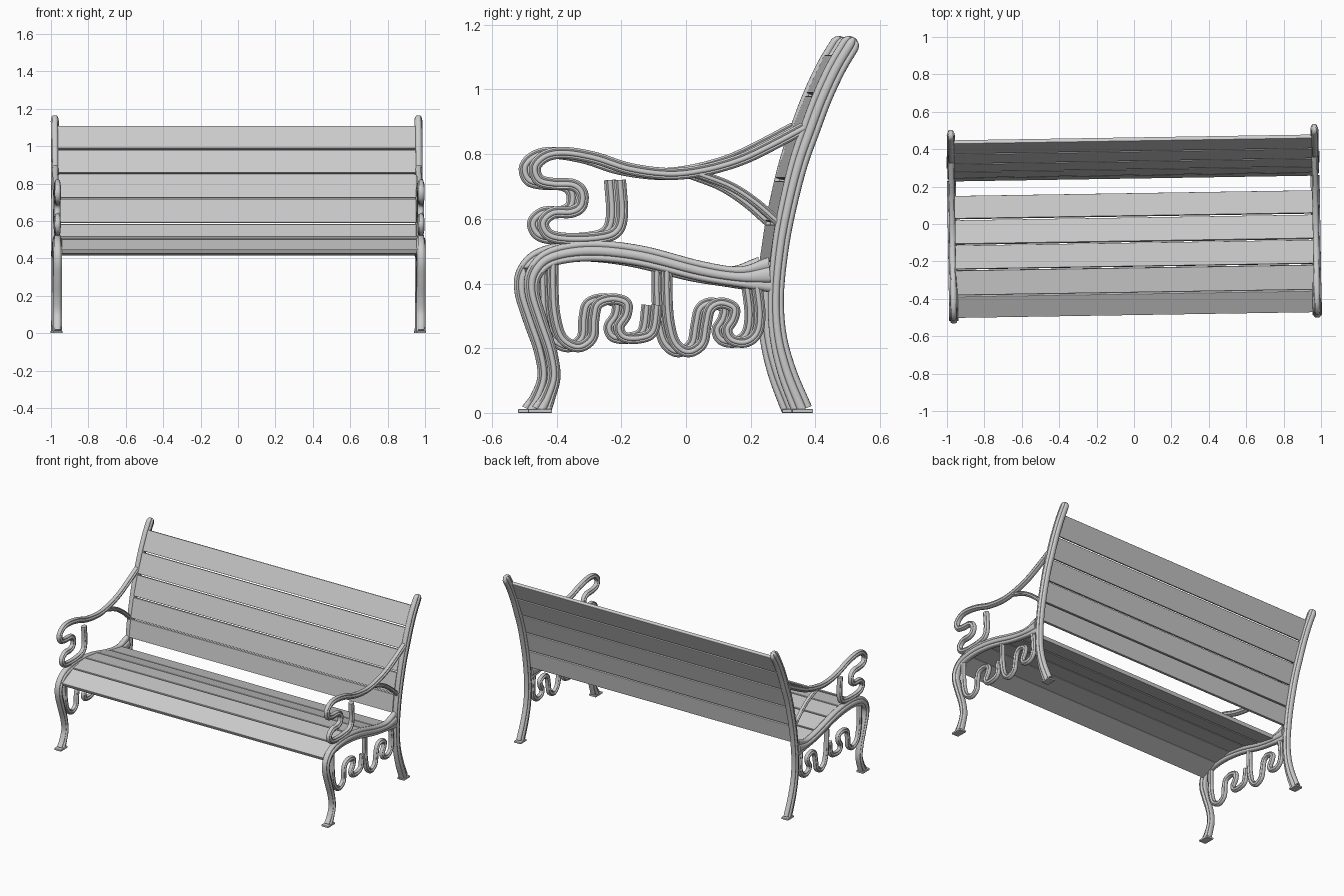
import bpy, bmesh, math
from mathutils import Vector

if "Cube" in bpy.data.objects:
    bpy.data.objects.remove(bpy.data.objects["Cube"])

SX = 0.972      # centre of each side frame
TURN = 0.016    # slight turn of the whole bench about z


def to_yz(h, v):
    # drawing units of the side elevation -> bench y, z
    return (h - 686) / 323.5 - 0.0155, (413 - v) / 323.5


def finish(name, bm, angle=None, mirror=False, bevel=0):
    bmesh.ops.recalc_face_normals(bm, faces=bm.faces)
    me = bpy.data.meshes.new(name)
    bm.to_mesh(me)
    bm.free()
    ob = bpy.data.objects.new(name, me)
    bpy.context.collection.objects.link(ob)
    ob.rotation_euler.z = TURN
    if mirror:
        ob.modifiers.new("Mirror", 'MIRROR')
    if bevel:
        m = ob.modifiers.new("Bevel", 'BEVEL')
        m.width, m.segments = bevel, 2
    if angle:
        bpy.ops.object.select_all(action='DESELECT')
        ob.select_set(True)
        bpy.context.view_layer.objects.active = ob
        bpy.ops.object.shade_smooth_by_angle(angle=math.radians(angle))
    return ob


# Beaded cast-iron section: one quarter, mirrored both ways (across, thickness)
Q = [(1, 0), (0.97, 0.35), (0.85, 0.62), (0.68, 0.72), (0.52, 0.68),
     (0.42, 0.60), (0.36, 0.82), (0.22, 0.96), (0, 1)]
SECTION = (Q + [(-a, b) for a, b in Q[-2::-1]]
           + [(-a, -b) for a, b in Q[1:]] + [(a, -b) for a, b in Q[-2:0:-1]])


def spline(pts, n=7):
    # Catmull-Rom through (y, z, width) points
    P = [Vector(p) for p in pts]
    P = [2 * P[0] - P[1]] + P + [2 * P[-1] - P[-2]]
    out = []
    for i in range(1, len(P) - 2):
        a, b, c, d = P[i - 1:i + 3]
        for k in range(n):
            t = k / n
            out.append(0.5 * (2 * b + (c - a) * t + (2 * a - 5 * b + 4 * c - d) * t * t
                              + (3 * b - a - 3 * c + d) * t ** 3))
    return out + [P[-2]]


def sweep(name, pts, half_thick, width=None, round_start=False):
    path = spline([(*to_yz(p[0], p[1]), (p[2] if width is None else width) / 323.5)
                   for p in pts])
    rings = []
    for i, p in enumerate(path):
        t = path[min(i + 1, len(path) - 1)] - path[max(i - 1, 0)]
        t = Vector((t.x, t.y)).normalized()
        rings.append((Vector((p.x, p.y)), t, p.z / 2, half_thick))
    if round_start:
        c, t, r, h = rings[0]
        cap = []
        for k in range(6, 0, -1):
            a = math.radians(14 * k)
            cap.append((c - t * r * math.sin(a), t, r * math.cos(a),
                        h * math.cos(a) ** 0.5))
        rings = cap + rings
    bm = bmesh.new()
    loops = []
    for c, t, r, h in rings:
        n = Vector((-t.y, t.x))
        loops.append([bm.verts.new((SX + b * h, c.x + n.x * a * r,
                                    max(0, c.y + n.y * a * r))) for a, b in SECTION])
    m = len(SECTION)
    for A, B in zip(loops, loops[1:]):
        for j in range(m):
            bm.faces.new((A[j], A[(j + 1) % m], B[(j + 1) % m], B[j]))
    bm.faces.new(loops[0])
    bm.faces.new(loops[-1])
    return finish(name, bm, 40, mirror=True)


def prism(name, quad, x0, x1, mirror=False, bevel=0.003):
    # quad of (y, z) corners extruded along x
    bm = bmesh.new()
    A = [bm.verts.new((x0, y, z)) for y, z in quad]
    B = [bm.verts.new((x1, y, z)) for y, z in quad]
    for j in range(4):
        bm.faces.new((A[j], A[(j + 1) % 4], B[(j + 1) % 4], B[j]))
    bm.faces.new(A)
    bm.faces.new(B)
    return finish(name, bm, mirror=mirror, bevel=bevel)


# Back post running down into the rear leg
sweep("back_post", [(849, 46, 20), (836, 68, 20), (822, 98, 20), (810, 130, 20),
                    (798, 165, 19), (787, 210, 18), (780, 250, 17), (776, 295, 16),
                    (778, 335, 17), (787, 372, 19), (802, 410, 21)], 0.0215,
      round_start=True)

# Front leg sweeping over into the seat rail
sweep("front_leg_and_seat_rail",
      [(541, 411, 20), (548, 397, 15), (554, 376, 13), (550, 350, 13), (540, 320, 14),
       (532, 292, 15), (535, 272, 17), (552, 257, 19), (590, 251, 21), (640, 256, 21),
       (700, 271, 20), (740, 277, 21), (770, 275, 36)], 0.024)

# Foot pads
for name, a, b in (("front_foot", 528, 552), ("rear_foot", 792, 813)):
    y0, y1 = to_yz(a, 0)[0], to_yz(b, 0)[0]
    prism(name, [(y0, 0), (y1, 0), (y1, 0.012), (y0, 0.012)], SX - 0.025, SX + 0.025, True)

# Armrest with its scrolled front support
sweep("armrest", [(804, 128), (770, 146), (740, 160), (705, 170), (670, 174), (630, 169),
                  (595, 158), (565, 153), (546, 156), (535, 167), (539, 180), (554, 184),
                  (573, 185), (582, 193), (581, 206), (571, 212), (553, 213), (543, 223),
                  (549, 235), (568, 239), (598, 238), (616, 232), (622, 215), (620, 180)],
      0.017, width=12)

# Brace from armrest to back post
sweep("armrest_brace", [(699, 174), (730, 186), (755, 202), (778, 222)], 0.013, width=9)

# Scrollwork under the seat
sweep("front_scroll", [(553, 262), (553, 290), (555, 316), (562, 338), (578, 347),
                       (592, 338), (594, 318), (598, 304), (612, 299), (626, 303),
                       (626, 315), (619, 327), (624, 337), (640, 338), (653, 331),
                       (657, 305)], 0.016, width=11)
sweep("rear_scroll", [(667, 266), (667, 295), (669, 322), (675, 343), (688, 352),
                      (702, 344), (706, 325), (710, 309), (721, 303), (734, 308),
                      (733, 319), (727, 330), (732, 340), (746, 342), (757, 333),
                      (760, 314), (757, 286)], 0.016, width=11)


def slats(name, line, thick, gap):
    # flat boards along a line of (y, z) points, thickness to the right of travel
    for i, (p, q) in enumerate(zip(line, line[1:])):
        p, q = Vector(p), Vector(q)
        t = (q - p).normalized()
        n = Vector((t.y, -t.x)) * thick
        p, q = p + t * gap / 2, q - t * gap / 2
        prism(f"{name}_{i + 1}", [p, q, q + n, p + n], -0.958, 0.958)


slats("seat_slat", [(-0.492, 0.447), (-0.37, 0.505), (-0.23, 0.52), (-0.095, 0.502),
                    (0.04, 0.465), (0.17, 0.44)], 0.025, 0.009)
slats("back_slat", [(0.242, 0.465), (0.26, 0.588), (0.291, 0.722), (0.334, 0.855),
                    (0.387, 0.985), (0.446, 1.112)], 0.022, 0.009)
